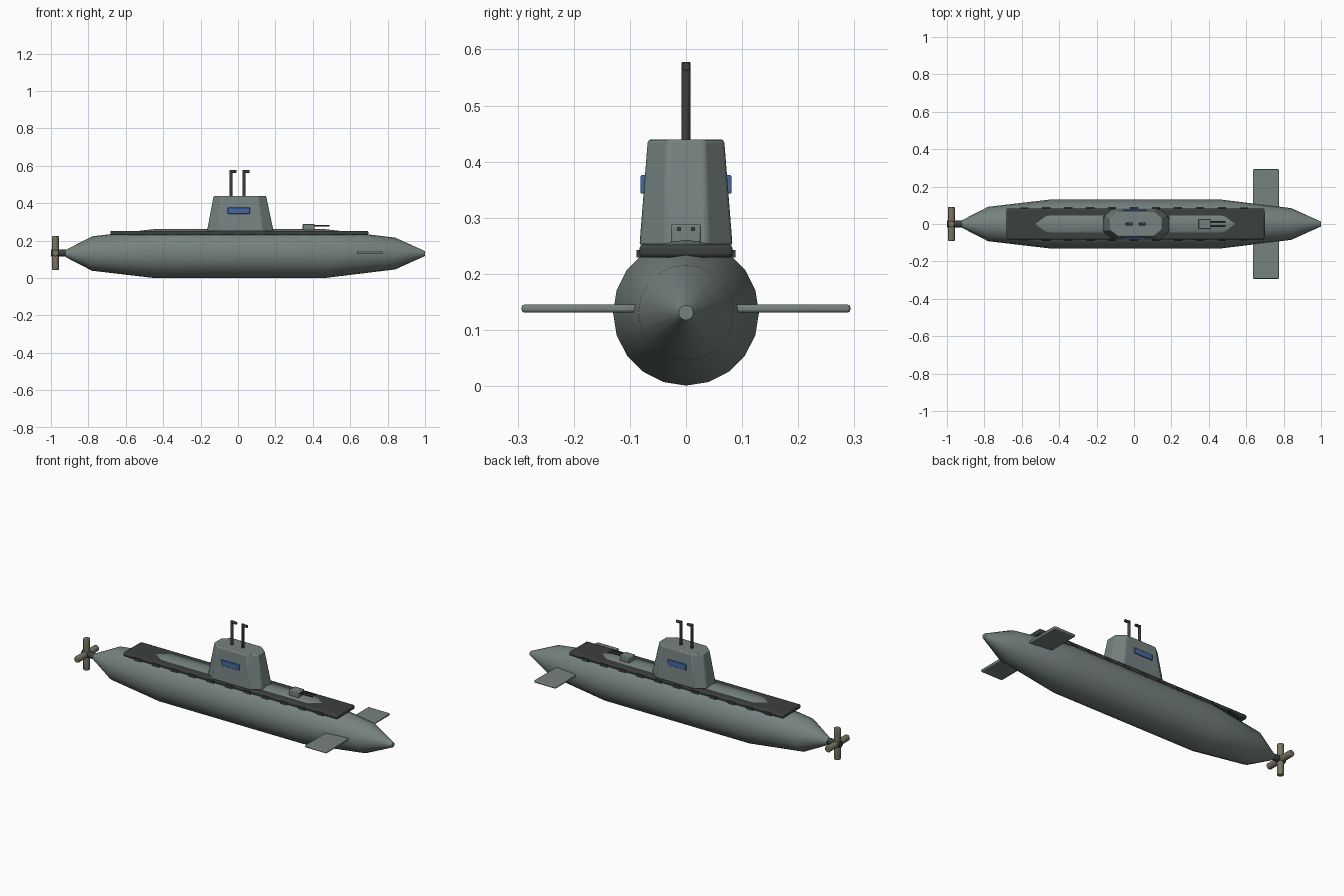
import bpy, bmesh, math
from mathutils import Matrix, Vector

if "Cube" in bpy.data.objects:
    bpy.data.objects.remove(bpy.data.objects["Cube"])


def material(name, rgb):
    m = bpy.data.materials.new(name)
    m.diffuse_color = (*rgb, 1)
    m.use_nodes = True
    m.node_tree.nodes["Principled BSDF"].inputs["Base Color"].default_value = m.diffuse_color
    return m


HULL = material("hull_grey", (0.18, 0.225, 0.215))
DARK = material("deck_dark", (0.045, 0.052, 0.048))
BRASS = material("dull_brass", (0.19, 0.18, 0.125))
BLUE = material("window_blue", (0.06, 0.14, 0.36))
AXIS_Z = 0.131


def finish(name, bm, mat, bevel=0.0, segments=2, angle=30):
    bmesh.ops.recalc_face_normals(bm, faces=bm.faces)
    me = bpy.data.meshes.new(name)
    bm.to_mesh(me)
    bm.free()
    ob = bpy.data.objects.new(name, me)
    bpy.context.collection.objects.link(ob)
    me.materials.append(mat)
    if bevel:
        b = ob.modifiers.new("bevel", 'BEVEL')
        b.width, b.segments = bevel, segments
        b.limit_method, b.angle_limit = 'ANGLE', math.radians(30)
    bpy.ops.object.select_all(action='DESELECT')
    ob.select_set(True)
    bpy.context.view_layer.objects.active = ob
    bpy.ops.object.shade_smooth_by_angle(angle=math.radians(angle))
    return ob


def loft(rings):
    """Closed solid through rings with equal point counts."""
    bm = bmesh.new()
    vr = [[bm.verts.new(p) for p in r] for r in rings]
    n = len(vr[0])
    for a, b in zip(vr, vr[1:]):
        for i in range(n):
            j = (i + 1) % n
            bm.faces.new((a[i], a[j], b[j], b[i]))
    bm.faces.new(vr[0])
    bm.faces.new(vr[-1])
    return bm


def box(name, lo, hi, mat, bevel=0.0):
    bm = bmesh.new()
    lo, hi = Vector(lo), Vector(hi)
    bmesh.ops.create_cube(bm, size=1, matrix=Matrix.Translation((lo + hi) / 2) @ Matrix.Diagonal((*(hi - lo), 1)))
    return finish(name, bm, mat, bevel)


def rod(name, a, b, r, mat, sides=12, bevel=0.0):
    a, b = Vector(a), Vector(b)
    d = b - a
    m = Matrix.Translation((a + b) / 2) @ d.to_track_quat('Z', 'Y').to_matrix().to_4x4()
    bm = bmesh.new()
    bmesh.ops.create_cone(bm, cap_ends=True, segments=sides, radius1=r, radius2=r, depth=d.length, matrix=m)
    return finish(name, bm, mat, bevel)


# Hull: round sections along x
sections = [(-0.92, 0.02), (-0.78, 0.092), (-0.455, 0.13), (0.47, 0.13), (0.84, 0.085), (1.0, 0.013)]
rings = [[(x, r * math.cos(i * math.tau / 20), AXIS_Z + r * math.sin(i * math.tau / 20))
          for i in range(20)] for x, r in sections]
finish("hull", loft(rings), HULL)

# Deck with flood slots along both edges
box("deck", (-0.683, -0.083, 0.229), (0.697, 0.083, 0.2525), DARK, 0.007)
for side, label in ((-1, "near"), (1, "far")):
    for i in range(11):
        x = -0.587 + i * 0.1175
        ys = sorted((side * 0.078, side * 0.088))
        box(f"flood_slot_{label}_{i}", (x - 0.022, ys[0], 0.229), (x + 0.022, ys[1], 0.243), DARK)


# Conning tower: tapered octagon
def octagon(x0, x1, w, cx, cy, z):
    return [(x0, -cy, z), (x0 + cx, -w, z), (x1 - cx, -w, z), (x1, -cy, z),
            (x1, cy, z), (x1 - cx, w, z), (x0 + cx, w, z), (x0, cy, z)]


finish("conning_tower", loft([octagon(-0.166, 0.19, 0.083, 0.055, 0.04, 0.25),
                              octagon(-0.13, 0.15, 0.068, 0.045, 0.032, 0.44)]), HULL, 0.006)

# Side windows, fins
for side, label in ((-1, "near"), (1, "far")):
    ys = sorted((side * 0.066, side * 0.081))
    box(f"tower_window_{label}", (-0.055, ys[0], 0.343), (0.063, ys[1], 0.376), BLUE, 0.002)
    ys = sorted((side * 0.07, side * 0.293))
    box(f"bow_fin_{label}", (0.636, ys[0], 0.131), (0.775, ys[1], 0.1455), HULL, 0.005)

# Periscopes with forward-facing heads
for i, x in enumerate((-0.038, 0.032)):
    rod(f"periscope_tube_{i}", (x, 0, 0.438), (x, 0, 0.578), 0.008, DARK, bevel=0.002)
    rod(f"periscope_head_{i}", (x, 0, 0.57), (x + 0.029, 0, 0.57), 0.008, DARK, bevel=0.002)

# Deck gun
box("gun_housing", (0.346, -0.027, 0.255), (0.41, 0.027, 0.289), HULL, 0.004)
for side, label in ((-1, "near"), (1, "far")):
    rod(f"gun_barrel_{label}", (0.39, side * 0.0125, 0.28), (0.49, side * 0.0125, 0.28), 0.004, DARK)

# Propeller
rod("propeller_shaft", (-1.0, 0, AXIS_Z + 0.003), (-0.9, 0, AXIS_Z + 0.003), 0.018, DARK, 16)
for i in range(4):
    a = i * math.pi / 2
    y, z = math.cos(a), math.sin(a)
    c = AXIS_Z + 0.003
    rod(f"propeller_blade_{i}", (-0.976, y * 0.005, c + z * 0.005),
        (-0.976, y * 0.091, c + z * 0.091), 0.0185, BRASS, 12, 0.004)
